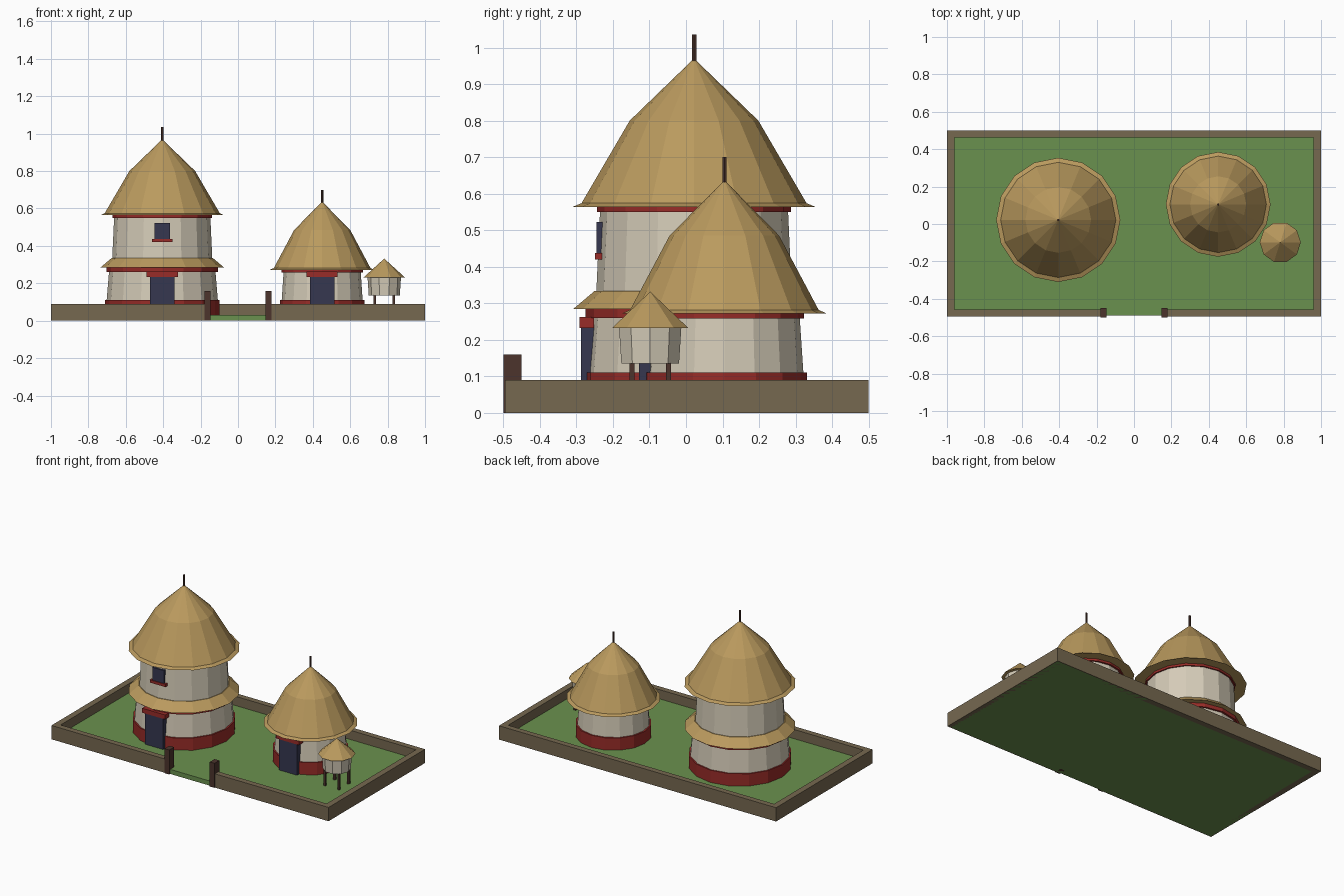
import bpy, bmesh, math

if "Cube" in bpy.data.objects:
    bpy.data.objects.remove(bpy.data.objects["Cube"])


def mat(name, r, g, b):
    """Flat material from 0-255 sRGB values."""
    lin = [((c / 255 + 0.055) / 1.055) ** 2.4 for c in (r, g, b)]
    m = bpy.data.materials.new(name)
    m.diffuse_color = (*lin, 1)
    m.use_nodes = True
    m.node_tree.nodes["Principled BSDF"].inputs["Base Color"].default_value = m.diffuse_color
    return m


THATCH = mat("thatch", 186, 154, 94)
PLASTER = mat("plaster", 213, 204, 184)
RED = mat("red_trim", 152, 44, 40)
DARK = mat("dark_opening", 54, 55, 80)
WOOD = mat("dark_wood", 76, 52, 44)
MUD = mat("mud_wall", 118, 104, 80)
GRASS = mat("grass", 106, 145, 78)


def finish(name, bm, material):
    bmesh.ops.recalc_face_normals(bm, faces=bm.faces)
    mesh = bpy.data.meshes.new(name)
    bm.to_mesh(mesh)
    bm.free()
    mesh.materials.append(material)
    ob = bpy.data.objects.new(name, mesh)
    bpy.context.collection.objects.link(ob)
    return ob


def box(name, x, y, z, material):
    """Box from (min, max) ranges."""
    bm = bmesh.new()
    bmesh.ops.create_cube(bm, size=1)
    for v in bm.verts:
        v.co = [lo + (c + 0.5) * (hi - lo) for c, (lo, hi) in zip(v.co, (x, y, z))]
    return finish(name, bm, material)


def turned(name, cx, cy, profile, sides, material):
    """Solid of revolution from (radius, z) points, bottom to top."""
    bm = bmesh.new()
    rings = []
    for r, z in profile:
        if r == 0:
            rings.append([bm.verts.new((cx, cy, z))] * sides)
        else:
            rings.append([bm.verts.new((cx + r * math.cos(2 * math.pi * i / sides),
                                        cy + r * math.sin(2 * math.pi * i / sides), z))
                          for i in range(sides)])
    for a, b in zip(rings, rings[1:]):
        for i in range(sides):
            j = (i + 1) % sides
            quad = [a[i], a[j], b[j], b[i]]
            bm.faces.new(list(dict.fromkeys(quad)))
    for ring, (r, z) in ((rings[0], profile[0]), (rings[-1], profile[-1])):
        if r > 0:
            bm.faces.new(ring)
    return finish(name, bm, material)


G = 0.03  # ground level

# Courtyard and enclosure
box("ground", (-0.995, 0.995), (-0.49, 0.495), (0, G), GRASS)
box("back_wall", (-1, 1), (0.463, 0.5), (0, 0.09), MUD)
for side, s in (("left", -1), ("right", 1)):
    box(side + "_wall", sorted((s * 0.96, s)), (-0.495, 0.5), (0, 0.09), MUD)
    box(side + "_front_wall", sorted((s * 0.165, s * 0.96)), (-0.495, -0.458), (0, 0.09), MUD)
    box(side + "_gate_post", sorted((s * 0.146, s * 0.18)), (-0.5, -0.45), (0, 0.16), WOOD)


def doorway(prefix, cx, front):
    box(prefix + "_door", (cx - 0.066, cx + 0.066), (front, front + 0.06), (G, 0.235), DARK)
    box(prefix + "_lintel", (cx - 0.083, cx + 0.083), (front - 0.005, front + 0.035),
        (0.233, 0.262), RED)


# Two-storey round house
tx, ty, n = -0.405, 0.022, 16
turned("tower_plinth", tx, ty, [(0.306, G), (0.306, 0.11)], n, RED)
turned("tower_lower_wall", tx, ty, [(0.298, 0.1), (0.284, 0.27)], n, PLASTER)
turned("tower_lower_band", tx, ty, [(0.297, 0.26), (0.297, 0.285)], n, RED)
turned("tower_skirt_roof", tx, ty, [(0.331, 0.284), (0.272, 0.334)], n, THATCH)
turned("tower_upper_wall", tx, ty, [(0.268, 0.32), (0.257, 0.56)], n, PLASTER)
turned("tower_upper_band", tx, ty, [(0.266, 0.55), (0.266, 0.568)], n, RED)
turned("tower_roof", tx, ty, [(0.332, 0.564), (0.308, 0.574), (0.176, 0.80), (0, 0.97)], n, THATCH)
turned("tower_finial", tx, ty, [(0.007, 0.94), (0.007, 1.035)], 6, WOOD)
doorway("tower", tx, -0.287)
box("tower_window", (tx - 0.041, tx + 0.041), (-0.245, -0.2), (0.435, 0.522), DARK)
box("tower_window_sill", (tx - 0.056, tx + 0.056), (-0.249, -0.2), (0.42, 0.438), RED)

# Single-storey hut
hx, hy = 0.45, 0.105
turned("hut_plinth", hx, hy, [(0.226, G), (0.226, 0.11)], n, RED)
turned("hut_wall", hx, hy, [(0.217, 0.1), (0.206, 0.265)], n, PLASTER)
turned("hut_band", hx, hy, [(0.218, 0.258), (0.218, 0.278)], n, RED)
turned("hut_roof", hx, hy, [(0.28, 0.272), (0.258, 0.282), (0.15, 0.485), (0, 0.637)], n, THATCH)
turned("hut_finial", hx, hy, [(0.006, 0.61), (0.006, 0.70)], 6, WOOD)
doorway("hut", hx, -0.128)

# Raised granary on four legs
gx, gy = 0.782, -0.098
turned("granary_wall", gx, gy, [(0.083, 0.135), (0.09, 0.24)], 10, PLASTER)
turned("granary_roof", gx, gy, [(0.11, 0.232), (0, 0.332)], 10, THATCH)
for i, (sx, sy) in enumerate(((-1, -1), (1, -1), (1, 1), (-1, 1))):
    lx, ly = gx + sx * 0.05, gy + sy * 0.05
    box(f"granary_leg_{i + 1}", (lx - 0.007, lx + 0.007), (ly - 0.007, ly + 0.007), (G, 0.14), WOOD)
